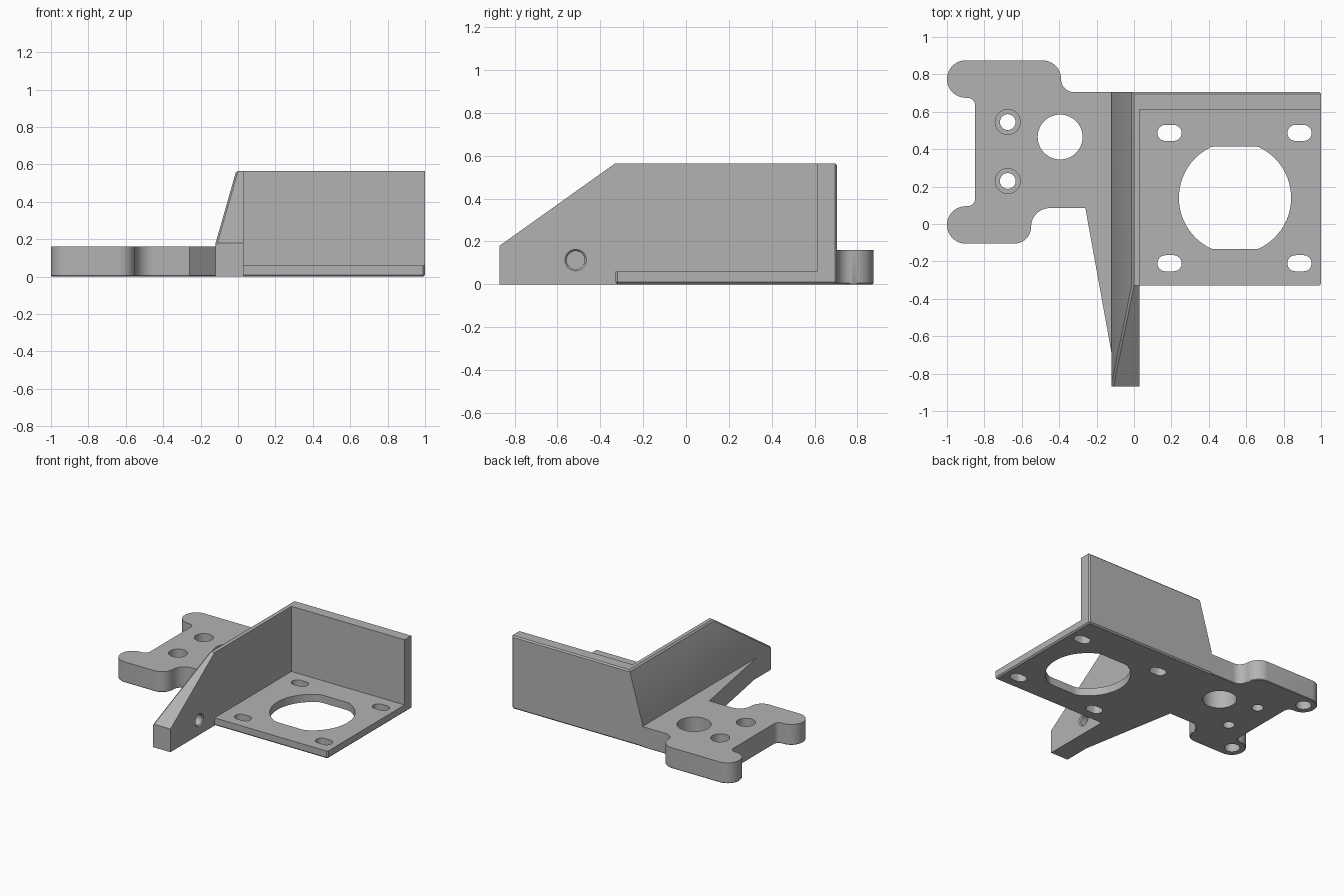
import bpy, bmesh
from math import sin, cos, radians
from mathutils import Matrix, Vector

cube = bpy.data.objects.get("Cube")
if cube:
    bpy.data.objects.remove(cube, do_unlink=True)

GREY = (0.45, 0.45, 0.45, 1)
grey = bpy.data.materials.new("plain grey")
grey.use_nodes = True
grey.diffuse_color = GREY
grey.node_tree.nodes["Principled BSDF"].inputs["Base Color"].default_value = GREY

BACK, FRONT, TOP = 0.705, -0.33, 0.565
WALL_L, WALL_R, RIDGE = -0.12, 0.03, -0.01
THICK, THIN = 0.16, 0.06
CHAMFER = 0.01


def near(a, b):
    return abs(a - b) < 0.001


def arc(cx, cy, r, start, end, steps=12):
    angles = [radians(start + (end - start) * i / steps) for i in range(steps + 1)]
    return [(cx + r * cos(a), cy + r * sin(a)) for a in angles]


def finish(name, bm, chamfer_rule=None):
    bmesh.ops.recalc_face_normals(bm, faces=bm.faces)
    if chamfer_rule:
        edges = [e for e in bm.edges
                 if chamfer_rule((e.verts[0].co + e.verts[1].co) / 2)]
        bmesh.ops.bevel(bm, geom=edges, offset=CHAMFER, segments=1,
                        affect='EDGES', clamp_overlap=True)
    mesh = bpy.data.meshes.new(name)
    bm.to_mesh(mesh)
    bm.free()
    mesh.materials.append(grey)
    obj = bpy.data.objects.new(name, mesh)
    bpy.context.collection.objects.link(obj)
    return obj


def prism(name, outline, z0, z1, chamfer_rule=None):
    bm = bmesh.new()
    face = bm.faces.new([bm.verts.new((x, y, z0)) for x, y in outline])
    new = bmesh.ops.extrude_face_region(bm, geom=[face])["geom"]
    bmesh.ops.translate(bm, vec=(0, 0, z1 - z0),
                        verts=[v for v in new if isinstance(v, bmesh.types.BMVert)])
    return finish(name, bm, chamfer_rule)


def cut(obj, cutter):
    mod = obj.modifiers.new("hole", 'BOOLEAN')
    mod.operation, mod.solver, mod.object = 'DIFFERENCE', 'EXACT', cutter
    bpy.context.view_layer.objects.active = obj
    bpy.ops.object.modifier_apply(modifier=mod.name)
    bpy.data.objects.remove(cutter, do_unlink=True)


def round_hole(obj, x, y, r, z0=-0.1, z1=0.3):
    cut(obj, prism("cutter", arc(x, y, r, 0, 352.5, 47), z0, z1))


def shade(obj):
    bpy.ops.object.select_all(action='DESELECT')
    obj.select_set(True)
    bpy.context.view_layer.objects.active = obj
    bpy.ops.object.shade_smooth_by_angle(angle=radians(30))


# Thick mounting plate with two rounded lugs and a tapering rib
outline = (arc(-0.9, 0.775, 0.1, 270, 90, 20)
           + arc(-0.49, 0.775, 0.1, 90, 0)
           + arc(-0.32, 0.775, 0.07, 180, 270)
           + [(WALL_L, BACK), (WALL_L, -0.69), (-0.26, 0.085)]
           + arc(-0.45, -0.015, 0.1, 90, 180)
           + arc(-0.64, -0.015, 0.09, 0, -90)
           + arc(-0.9, -0.005, 0.1, 270, 90, 20)
           + arc(-0.89, 0.135, 0.04, 270, 360, 8)
           + arc(-0.89, 0.635, 0.04, 0, 90, 8))
mount = prism("mounting_plate", outline, 0, THICK,
              lambda m: near(m.z, 0) and not near(m.x, WALL_L))
round_hole(mount, -0.395, 0.465, 0.12)
for y in (0.545, 0.23):
    round_hole(mount, -0.675, y, 0.042)
    round_hole(mount, -0.675, y, 0.067, z0=0.08)
for y in (0.78, 0.0):
    round_hole(mount, -0.9, y, 0.055, z1=0.11)
shade(mount)

# Side wall: sloped outer face, with the front end falling away
bm = bmesh.new()
points = [(x, y, 0) for x in (WALL_L, WALL_R) for y in (-0.87, BACK)]
points += [(x, y, 0.18) for x in (WALL_L, WALL_R) for y in (-0.87, BACK)]
points += [(x, y, TOP) for x in (RIDGE, WALL_R) for y in (FRONT, BACK)]
for p in points:
    bm.verts.new(p)
hull = bmesh.ops.convex_hull(bm, input=bm.verts)
bmesh.ops.dissolve_limit(bm, angle_limit=radians(1), verts=bm.verts, edges=bm.edges)


def wall_edges(m):
    back = near(m.y, BACK) and (near(m.z, 0) or near(m.z, TOP))
    ridge = near(m.x, RIDGE) and near(m.z, TOP)
    slope = near(m.x, (WALL_L + RIDGE) / 2) and m.y < FRONT
    return back or ridge or slope


wall = finish("side_wall", bm, wall_edges)

# Blind screw hole in the inner face of the side wall, with a chamfered mouth
for r1, r2, x0, x1 in ((0.042, 0.042, -0.08, 0.1), (0.04, 0.06, 0.02, 0.04)):
    bm = bmesh.new()
    place = (Matrix.Translation(Vector(((x0 + x1) / 2, -0.515, 0.113)))
             @ Matrix.Rotation(radians(90), 4, 'Y'))
    bmesh.ops.create_cone(bm, cap_ends=True, segments=48, radius1=r1, radius2=r2,
                          depth=x1 - x0, matrix=place)
    cut(wall, finish("cutter", bm))
shade(wall)

# Thin motor plate with a flat-sided opening and four slots
base = prism("motor_plate",
             [(WALL_R, FRONT), (1, FRONT), (1, BACK), (WALL_R, BACK)], 0, THIN,
             lambda m: (near(m.z, 0) and not near(m.x, WALL_R))
             or (near(m.x, 1) and near(m.z, THIN / 2)))
opening = [(x, max(-0.135, min(0.415, y)))
           for x, y in arc(0.54, 0.14, 0.3, 0, 355, 71)]
cut(base, prism("cutter", opening, -0.1, 0.3))
for x in (0.19, 0.885):
    for y in (0.487, -0.21):
        slot = arc(x + 0.022, y, 0.043, -90, 90) + arc(x - 0.022, y, 0.043, 90, 270)
        cut(base, prism("cutter", slot, -0.1, 0.3))
shade(base)

# Back wall standing on the motor plate
back = prism("back_wall",
             [(WALL_R, 0.612), (1, 0.612), (1, BACK), (WALL_R, BACK)], THIN, TOP,
             lambda m: near(m.y, BACK) and (near(m.z, TOP) or near(m.x, 1)))
shade(back)
